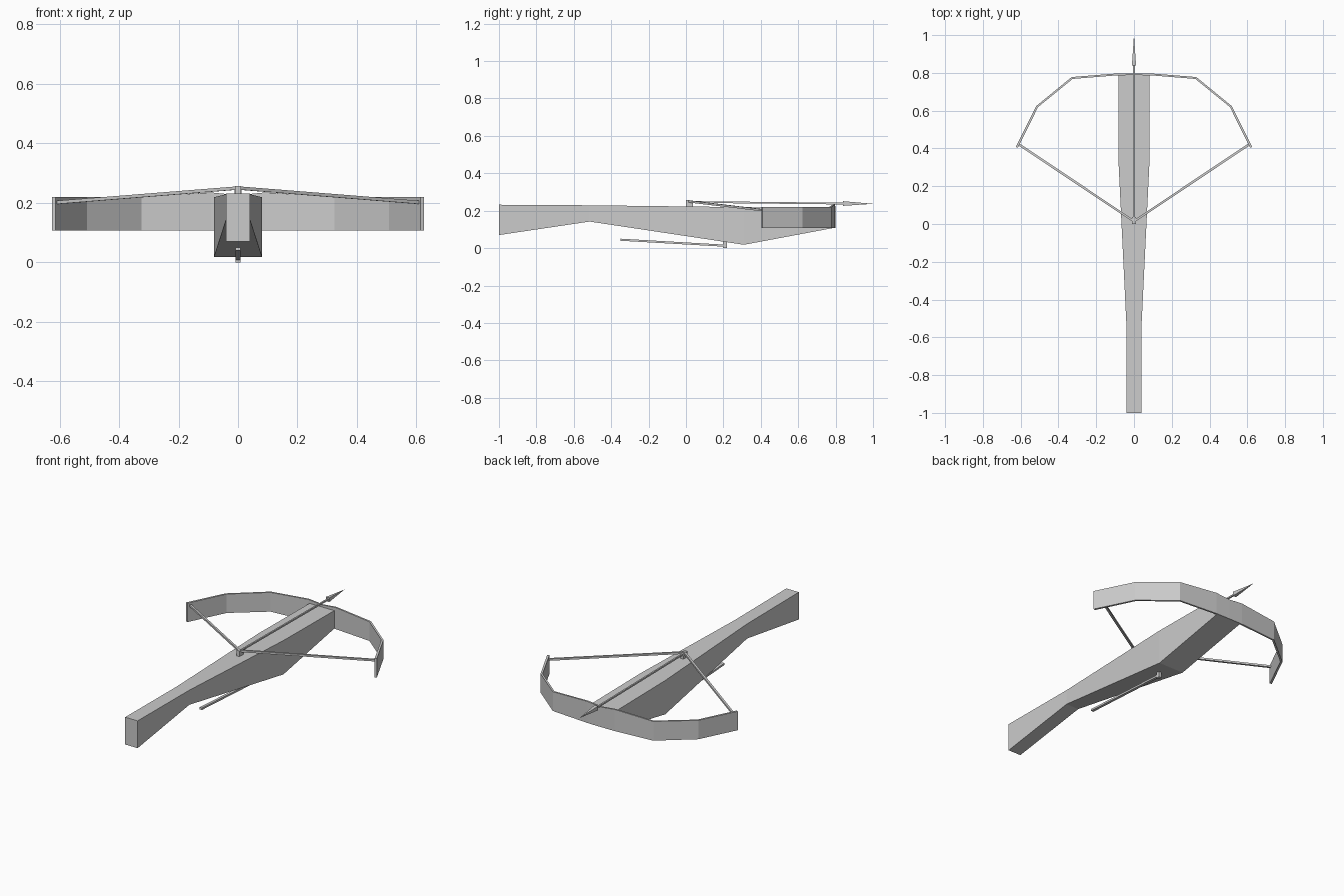
import bpy, bmesh
from mathutils import Vector

if "Cube" in bpy.data.objects:
    bpy.data.objects.remove(bpy.data.objects["Cube"])


def loft(name, rings, apex=False):
    """Skin a chain of equally sized vertex rings and cap the ends."""
    bm = bmesh.new()
    vs = [[bm.verts.new(p) for p in r] for r in rings]
    n = len(vs[0])
    for a, b in zip(vs, vs[1:]):
        for i in range(n):
            j = (i + 1) % n
            bm.faces.new((a[i], a[j], b[j], b[i]))
    bm.faces.new(vs[0])
    bm.faces.new(vs[-1])
    if apex:
        bmesh.ops.remove_doubles(bm, verts=bm.verts, dist=1e-5)
    bmesh.ops.recalc_face_normals(bm, faces=bm.faces)
    me = bpy.data.meshes.new(name)
    bm.to_mesh(me)
    bm.free()
    ob = bpy.data.objects.new(name, me)
    bpy.context.collection.objects.link(ob)
    return ob


def section(y, hw, z0, z1):
    return [(-hw, y, z0), (hw, y, z0), (hw, y, z1), (-hw, y, z1)]


def bar(name, a, b, w, h):
    """Rectangular rod between two points."""
    a, b = Vector(a), Vector(b)
    d = (b - a).normalized()
    side = d.cross(Vector((0, 0, 1))).normalized() * w / 2
    up = side.normalized().cross(d) * h / 2
    return loft(name, [[p - side - up, p + side - up, p + side + up, p - side + up]
                       for p in (a, b)])


# Tapered stock
loft("stock", [section(-1, 0.041, 0.07, 0.232), section(-0.515, 0.041, 0.142, 0.229),
               section(0.31, 0.081, 0.018, 0.219), section(0.79, 0.081, 0.108, 0.214)])

# Bow limb strip: outer x, y, inner x, y, top z
half = [(0.09, 0.797, 0.09, 0.787, 0.235), (0.33, 0.778, 0.325, 0.768, 0.221),
        (0.518, 0.624, 0.508, 0.619, 0.219), (0.626, 0.408, 0.614, 0.404, 0.219)]
path = [(-a, b, -c, d, z) for a, b, c, d, z in reversed(half)]
path += [(0, 0.798, 0, 0.788, 0.226)] + half
loft("bow", [[(a, b, 0.107), (c, d, 0.107), (c, d, z), (a, b, z)]
             for a, b, c, d, z in path])

# Drawn string, one length each side
for s, side in ((-1, "left"), (1, "right")):
    bar("string_" + side, (s * 0.615, 0.425, 0.201), (0, 0.014, 0.25), 0.012, 0.011)

# Nut holding the string
loft("nut", [section(0.0, 0.01, 0.215, 0.256), section(0.018, 0.01, 0.215, 0.256),
             section(0.038, 0.01, 0.215, 0.242)])

# Bolt shaft and pointed head
bar("bolt_shaft", (0, 0.012, 0.247), (0, 0.85, 0.238), 0.009, 0.009)
loft("bolt_head", [section(0.84, 0.011, 0.226, 0.251), section(1.0, 0.0, 0.237, 0.237)],
     apex=True)

# Trigger lever and its pivot post
bar("trigger_lever", (0, -0.35, 0.045), (0, 0.21, 0.013), 0.016, 0.011)
loft("trigger_post", [section(0.197, 0.009, 0.0, 0.05), section(0.22, 0.009, 0.0, 0.05)])
